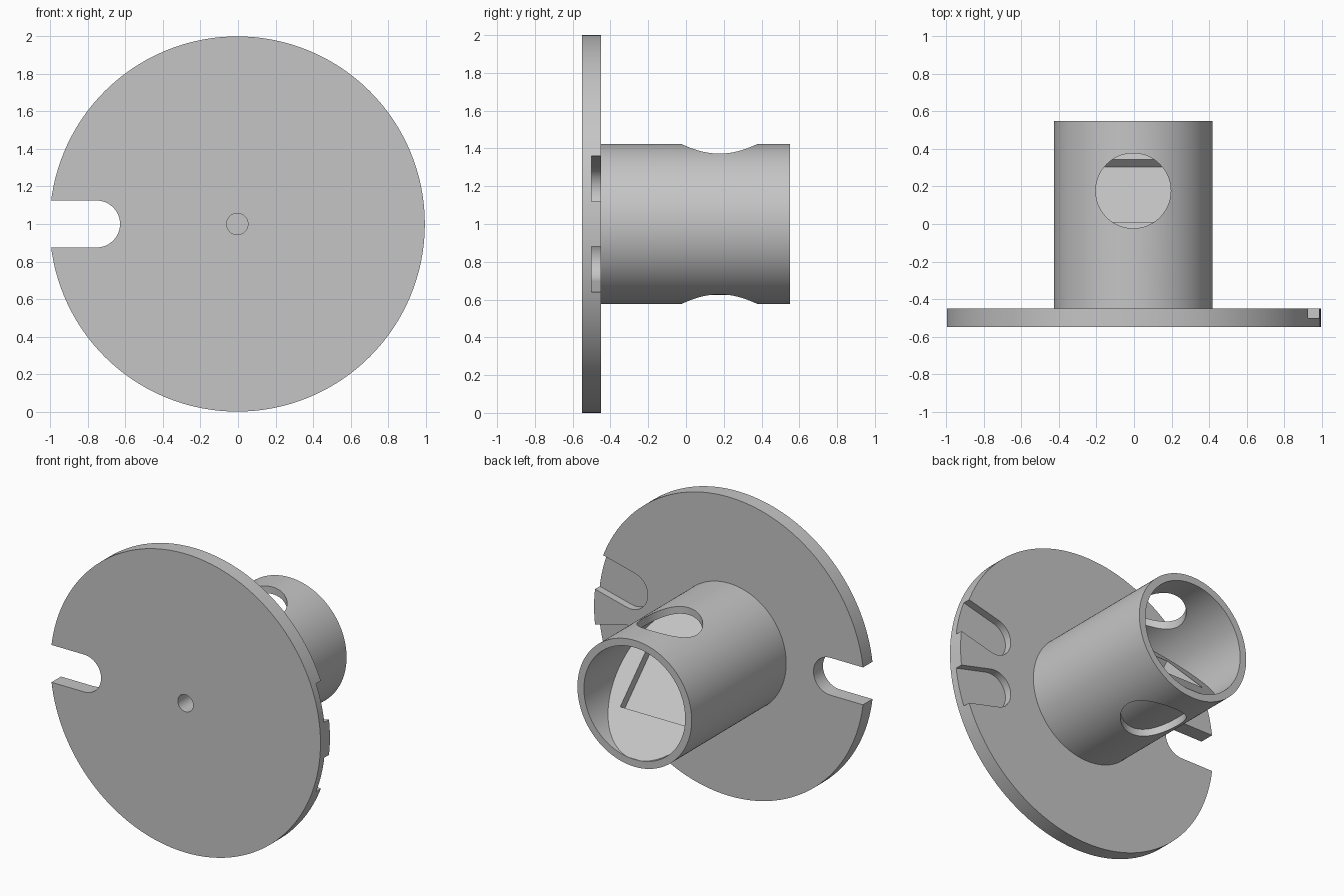
import bpy, bmesh, math
from mathutils import Matrix, Vector

if "Cube" in bpy.data.objects:
    bpy.data.objects.remove(bpy.data.objects["Cube"], do_unlink=True)

CX = -0.004                      # axis of the disc and tube
AXIS = Vector((CX, 0, 1))
HOLE_Y = 0.177                   # where the side window meets the sloped seat

grey = bpy.data.materials.new("plain_grey")
grey.use_nodes = True
COLOUR = (0.56, 0.56, 0.56, 1)
grey.diffuse_color = COLOUR
grey.node_tree.nodes["Principled BSDF"].inputs["Base Color"].default_value = COLOUR


def make(name, bm):
    bmesh.ops.recalc_face_normals(bm, faces=bm.faces)
    mesh = bpy.data.meshes.new(name)
    bm.to_mesh(mesh)
    bm.free()
    mesh.materials.append(grey)
    ob = bpy.data.objects.new(name, mesh)
    bpy.context.collection.objects.link(ob)
    return ob


def prism(name, profile, y0, y1):
    """Extrude an (x, z) outline around the axis from y0 to y1."""
    bm = bmesh.new()
    face = bm.faces.new([bm.verts.new(AXIS + Vector((x, y0, z))) for x, z in profile])
    out = bmesh.ops.extrude_face_region(bm, geom=[face], use_keep_orig=True)
    moved = [v for v in out["geom"] if isinstance(v, bmesh.types.BMVert)]
    bmesh.ops.translate(bm, verts=moved, vec=(0, y1 - y0, 0))
    return make(name, bm)


def circle(r, n=128):
    return [(r * math.cos(math.tau * i / n), r * math.sin(math.tau * i / n)) for i in range(n)]


def slot(angle, w=0.125, centre=0.75, n=24):
    """Radial slot with a round inner end, open past the rim."""
    pts = [(1.2, -w), (1.2, w)]
    for i in range(n + 1):
        a = math.pi / 2 + math.pi * i / n
        pts.append((centre + w * math.cos(a), w * math.sin(a)))
    c, s = math.cos(angle), math.sin(angle)
    return [(x * c - z * s, x * s + z * c) for x, z in pts]


def sloped_box(name, lo, hi):
    """Box in the frame of the 45 degree seat, local z along its normal."""
    lo, hi = Vector(lo), Vector(hi)
    frame = Matrix.Translation((CX, HOLE_Y, 1)) @ Matrix.Rotation(-math.pi / 4, 4, "X")
    size = Matrix.Diagonal((*(hi - lo), 1))
    bm = bmesh.new()
    bmesh.ops.create_cube(bm, size=1, matrix=frame @ Matrix.Translation((lo + hi) / 2) @ size)
    return make(name, bm)


def cut(ob, cutters):
    for cutter in cutters:
        mod = ob.modifiers.new("cut", "BOOLEAN")
        mod.operation = "DIFFERENCE"
        mod.solver = "EXACT"
        mod.object = cutter
        cutter.hide_render = True
    bpy.context.view_layer.update()
    graph = bpy.context.evaluated_depsgraph_get()
    mesh = bpy.data.meshes.new_from_object(ob.evaluated_get(graph))
    ob.modifiers.clear()
    ob.data = mesh


# Cutters
drill = prism("drill_cutter", circle(0.057, 48), -0.7, -0.25)
through_slot = prism("slot_cutter", slot(math.pi), -0.7, -0.3)
pockets = [prism("pocket_cutter", slot(math.radians(a)), -0.5, -0.3) for a in (14, -14)]
bore = prism("bore_cutter", circle(0.375), -0.7, 0.8)
bm = bmesh.new()
bmesh.ops.create_cone(bm, cap_ends=True, segments=96, radius1=0.2, radius2=0.2, depth=2,
                      matrix=Matrix.Translation((CX, HOLE_Y, 1)))
window = make("window_cutter", bm)
above_slope = sloped_box("slope_cutter", (-1, -1.5, 0), (1, 1.5, 2))
recess = sloped_box("recess_cutter", (-0.25, -0.236, -0.055), (0.25, 0.236, 0.5))

# Flange disc with open slot, two shallow rear pockets and centre hole
disc = prism("flange_disc", circle(1), -0.55, -0.45)
cut(disc, [through_slot, *pockets, drill])

# Tube with windows above and below
tube = prism("tube", circle(0.423), -0.45, 0.55)
cut(tube, [bore, window])

# Core inside the tube, cut to a sloped seat with a square recess
core = prism("sloped_core", circle(0.376), -0.45, 0.549)
cut(core, [above_slope, recess, drill])

for helper in (drill, through_slot, *pockets, bore, window, above_slope, recess):
    bpy.data.objects.remove(helper, do_unlink=True)

# Smooth round walls, keep edges crisp
bpy.context.view_layer.update()
bpy.ops.object.select_all(action="DESELECT")
for part in (disc, tube, core):
    part.select_set(True)
bpy.context.view_layer.objects.active = disc
bpy.ops.object.shade_smooth_by_angle(angle=math.radians(30))
